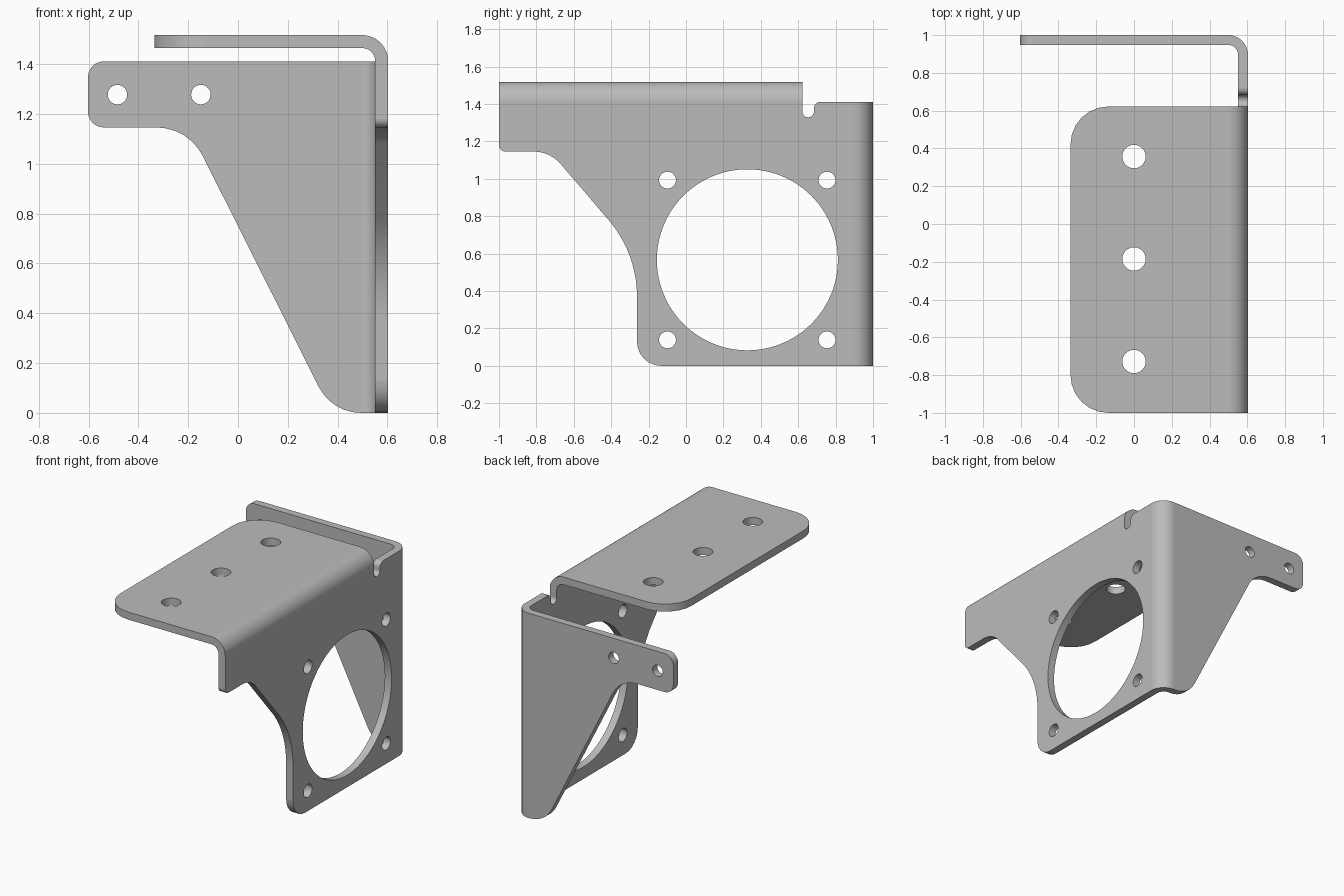
import bpy, bmesh, math
from mathutils import Vector

cube = bpy.data.objects.get("Cube")
if cube:
    bpy.data.objects.remove(cube, do_unlink=True)

# Sheet dimensions
X, H = 0.603, 1.517        # half width, full height
T, R = 0.052, 0.105        # sheet thickness, outer bend radius
BX, BY, BZ = X - R, 1 - R, H - R   # bend lines
TOP_END = 0.622            # rear end of the top flange
LOW = 1.146                # underside of the two arms
SEG = 14

bm = bmesh.new()


def rounded(points):
    """Outline from (u, v, radius) corners."""
    out = []
    for i, (u, v, r) in enumerate(points):
        p = Vector((u, v))
        if r == 0:
            out.append(p)
            continue
        a = (Vector(points[i - 1][:2]) - p).normalized()
        b = (Vector(points[(i + 1) % len(points)][:2]) - p).normalized()
        half = a.angle(b) / 2
        centre = p + (a + b).normalized() * r / math.sin(half)
        tangent = r / math.tan(half)
        s, e = p + a * tangent - centre, p + b * tangent - centre
        n = max(6, round(r * 30))
        out += [centre + s.normalized().slerp(e.normalized(), k / n) * r
                for k in range(n + 1)]
    return out


def circle(u, v, r):
    n = 96 if r > 0.2 else 40
    return [Vector((u + r * math.cos(math.tau * k / n),
                    v + r * math.sin(math.tau * k / n))) for k in range(n)]


def plate(outline, holes, place, inward):
    """Flat sheet with holes; place maps (u, v) to the outer face."""
    edges = []
    for loop in [rounded(outline)] + [circle(*h) for h in holes]:
        vs = [bm.verts.new(place(p.x, p.y)) for p in loop]
        edges += [bm.edges.new((vs[k - 1], vs[k])) for k in range(len(vs))]
    filled = bmesh.ops.triangle_fill(bm, edges=edges, use_beauty=True,
                                     use_dissolve=False, normal=inward)
    faces = [g for g in filled["geom"] if isinstance(g, bmesh.types.BMFace)]
    ext = bmesh.ops.extrude_face_region(bm, geom=faces, use_keep_orig=True)
    moved = [g for g in ext["geom"] if isinstance(g, bmesh.types.BMVert)]
    bmesh.ops.translate(bm, verts=moved, vec=Vector(inward) * T)


def bend(place, start, end):
    """Quarter-round fold; place maps (cos, sin, along) to space."""
    rings = []
    for k in range(SEG + 1):
        a = math.pi / 2 * k / SEG
        rings.append([bm.verts.new(place(r * math.cos(a), r * math.sin(a), d))
                      for r, d in ((R, start), (R, end), (R - T, end), (R - T, start))])
    for p, q in zip(rings, rings[1:]):
        for j in range(4):
            bm.faces.new((p[j - 1], p[j], q[j], q[j - 1]))


# Side plate: large opening, four screw holes, relief notch at the top
side = [(-1, BZ, 0), (-1, LOW, 0.035), (-0.727, LOW, 0.19), (-0.262, 0.602, 0.63),
        (-0.262, 0, 0.13), (BY, 0, 0), (BY, BZ, 0), (0.684, BZ, 0.035),
        (0.684, 1.329, 0.0305), (TOP_END, 1.329, 0.0305), (TOP_END, BZ, 0)]
side_holes = [(0.328, 0.567, 0.484)]
side_holes += [(y, z, 0.045) for y in (-0.099, 0.754) for z in (0.139, 0.993)]
plate(side, side_holes, lambda u, v: (X, u, v), (-1, 0, 0))

# Back plate: tapered gusset with a two-hole arm
back = [(BX, 0, 0), (BX, BZ, 0), (-X, BZ, 0.065), (-X, LOW, 0.065),
        (-0.199, LOW, 0.207), (0.377, 0, 0.19)]
plate(back, [(-0.484, 1.278, 0.039), (-0.149, 1.278, 0.039)],
      lambda u, v: (u, 1, v), (0, -1, 0))

# Top flange: three holes, rounded free corners
top = [(BX, -1, 0), (BX, TOP_END, 0), (-0.336, TOP_END, 0.2), (-0.336, -1, 0.2)]
plate(top, [(0, y, 0.062) for y in (0.357, -0.185, -0.728)],
      lambda u, v: (u, v, H), (0, 0, -1))

# Folds joining the plates
bend(lambda c, s, d: (BX + c, d, BZ + s), -1, TOP_END)
bend(lambda c, s, d: (BX + c, BY + s, d), 0, BZ)

# Weld into one sheet and drop the walls left inside the folds
bmesh.ops.remove_doubles(bm, verts=bm.verts[:], dist=0.0002)
inner = [f for f in bm.faces if all(len(e.link_faces) > 2 for e in f.edges)]
bmesh.ops.delete(bm, geom=inner, context="FACES")
bmesh.ops.recalc_face_normals(bm, faces=bm.faces[:])

# Smooth the curved faces only, keep corners sharp
for f in bm.faces:
    f.smooth = max(abs(c) for c in f.normal) < 0.9999
for e in bm.edges:
    e.smooth = e.calc_face_angle(math.pi) < math.radians(30)

mesh = bpy.data.meshes.new("folded_bracket")
bm.to_mesh(mesh)
bm.free()
bracket = bpy.data.objects.new("folded_bracket", mesh)
bpy.context.collection.objects.link(bracket)

# Plain sheet metal grey
grey = bpy.data.materials.new("sheet_metal_grey")
grey.use_nodes = True
colour = (0.5, 0.5, 0.5, 1)
grey.diffuse_color = colour
grey.node_tree.nodes["Principled BSDF"].inputs["Base Color"].default_value = colour
mesh.materials.append(grey)
